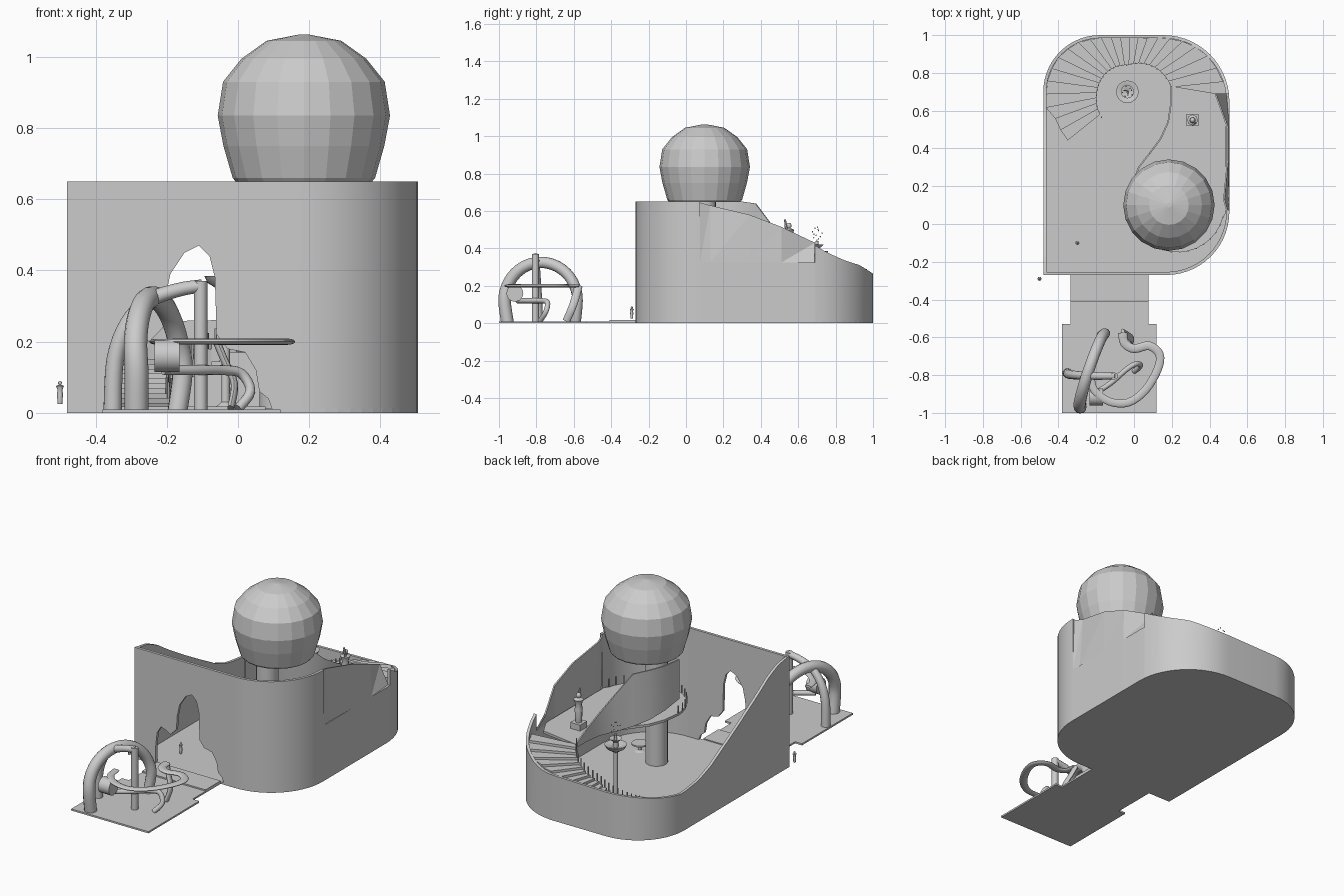
import bpy, bmesh, math
from mathutils import Vector
from math import sin, cos, pi, radians

if "Cube" in bpy.data.objects:
    bpy.data.objects.remove(bpy.data.objects["Cube"])


def finish(name, bm, smooth=None):
    bmesh.ops.recalc_face_normals(bm, faces=bm.faces)
    me = bpy.data.meshes.new(name)
    bm.to_mesh(me)
    bm.free()
    ob = bpy.data.objects.new(name, me)
    bpy.context.collection.objects.link(ob)
    if smooth:
        bpy.ops.object.select_all(action='DESELECT')
        ob.select_set(True)
        bpy.context.view_layer.objects.active = ob
        bpy.ops.object.shade_smooth_by_angle(angle=radians(smooth))
    return ob


def prism(name, pts, vec):
    """Extrude a planar 3D polygon along vec."""
    bm = bmesh.new()
    f = bm.faces.new([bm.verts.new(p) for p in pts])
    r = bmesh.ops.extrude_face_region(bm, geom=[f], use_keep_orig=True)
    bmesh.ops.translate(bm, vec=vec, verts=[v for v in r['geom'] if isinstance(v, bmesh.types.BMVert)])
    return finish(name, bm)


def lathe(name, prof, c, n=16, smooth=None):
    """Revolve (radius, z) rings about a vertical axis, capped at both ends."""
    bm = bmesh.new()
    rings = [[bm.verts.new((c[0] + r * cos(2 * pi * i / n), c[1] + r * sin(2 * pi * i / n), z))
              for i in range(n)] for r, z in prof]
    for a, b in zip(rings, rings[1:]):
        for i in range(n):
            bm.faces.new((a[i], a[(i + 1) % n], b[(i + 1) % n], b[i]))
    bm.faces.new(rings[0])
    bm.faces.new(rings[-1])
    return finish(name, bm, smooth)


def ribbon(name, pts, t, smooth=30):
    """Upright wall along (x, y, bottom, top) points, thickened by t to the left of travel."""
    bm = bmesh.new()
    secs = []
    for i, (x, y, lo, hi) in enumerate(pts):
        a, b = pts[max(i - 1, 0)], pts[min(i + 1, len(pts) - 1)]
        d = Vector((b[0] - a[0], b[1] - a[1])).normalized()
        ix, iy = x - d.y * t, y + d.x * t
        secs.append([bm.verts.new(p) for p in ((x, y, lo), (x, y, hi), (ix, iy, hi), (ix, iy, lo))])
    for a, b in zip(secs, secs[1:]):
        for i in range(4):
            bm.faces.new((a[i], a[(i + 1) % 4], b[(i + 1) % 4], b[i]))
    bm.faces.new(secs[0])
    bm.faces.new(secs[-1])
    return finish(name, bm, smooth)


def tube(name, pts, radii, n=12, flat=1.0):
    """Sweep a round (or vertically flattened) section along a path, with smoothed in-between points."""
    P, R = [], []
    for i in range(len(pts) - 1):
        p0, p1, p2, p3 = (Vector(pts[min(max(i + k, 0), len(pts) - 1)]) for k in (-1, 0, 1, 2))
        for s in range(4):
            u = s / 4
            P.append(0.5 * (2 * p1 + (p2 - p0) * u + (2 * p0 - 5 * p1 + 4 * p2 - p3) * u * u
                            + (3 * p1 - p0 - 3 * p2 + p3) * u ** 3))
            R.append(radii[0] + (radii[1] - radii[0]) * (i + u) / (len(pts) - 1))
    P.append(Vector(pts[-1]))
    R.append(radii[1])
    bm = bmesh.new()
    rings, side = [], None
    for i, p in enumerate(P):
        d = (P[min(i + 1, len(P) - 1)] - P[max(i - 1, 0)]).normalized()
        if side is None:
            side = d.cross(Vector((0, 0, 1)) if abs(d.z) < .9 else Vector((1, 0, 0)))
        side = (side - d * side.dot(d)).normalized()
        up = side.cross(d)
        rings.append([bm.verts.new(p + R[i] * (side * cos(2 * pi * k / n) + up * flat * sin(2 * pi * k / n)))
                      for k in range(n)])
    for a, b in zip(rings, rings[1:]):
        for k in range(n):
            bm.faces.new((a[k], a[(k + 1) % n], b[(k + 1) % n], b[k]))
    bm.faces.new(rings[0])
    bm.faces.new(rings[-1])
    return finish(name, bm, 40)


def interp(table, v):
    for (a, za), (b, zb) in zip(table, table[1:]):
        if v <= b:
            return za + (zb - za) * max(0, (v - a) / (b - a))
    return table[-1][1]


def arc(cx, cy, r, a0, a1, n=14):
    return [(cx + r * cos(radians(a0 + (a1 - a0) * i / n)), cy + r * sin(radians(a0 + (a1 - a0) * i / n)))
            for i in range(n + 1)]


# Outline of the building
XL, XR = -.48, .505
front_arc = arc(.17, .065, .335, -90, 0)
back_right = arc(.155, .65, .35, 0, 90)
back_left = arc(-.18, .70, .30, 90, 180)
outline = front_arc + back_right + back_left + [(XL, -.27)]
prism('ground_floor', [(x, y, 0) for x, y in outline], (0, 0, .012))

# Front wall with cave-like opening
cave = [(.10, 0), (.085, .04), (.06, .06), (.05, .12), (.02, .17), (-.03, .18), (-.06, .22), (-.065, .38),
        (-.08, .44), (-.11, .47), (-.15, .45), (-.19, .39), (-.205, .32), (-.21, .24), (-.25, .20),
        (-.28, .22), (-.31, .23), (-.335, .19), (-.345, .1), (-.345, 0)]
front = [(XL, 0), (XL, .65), (.17, .65), (.17, 0)] + cave
prism('front_wall', [(x, -.27, z) for x, z in front], (0, .016, 0))

# Curved and sloping side walls
T = .016
ribbon('right_front_wall', [(x, y, 0, .65) for x, y in front_arc + [(XR, .075)]], T)
ribbon('right_low_wall', [(XR, .075, 0, .325), (XR, .4, 0, .325)]
       + [(x, y, 0, .325) for x, y in back_right[:2]], T)
down = [(.65, .44), (.75, .38), (.85, .335), (.93, .31), (1, .265)]
wave = [(-.27, .65), (-.17, .635), (-.08, .595), (.02, .53), (.18, .435), (.34, .345), (.46, .28), (.57, .24),
        (.72, .222), (.85, .235), (1, .258)]
left = back_left + [(XL, .7 - .97 * i / 20) for i in range(1, 21)]
ribbon('back_and_left_wall', [(x, y, 0, interp(down, y)) for x, y in back_right[1:]]
       + [(x, y, 0, interp(wave, y)) for x, y in left], T)

# Folded panel closing the right side gap
bm = bmesh.new()
low = [(.505, .075), (.50, .13), (.505, .34), (.505, .51), (.49, .69)]
top = [(.495, .075, .645), (.48, .13, .63), (.50, .34, .58), (.50, .51, .515), (.435, .69, .43)]
lo = [bm.verts.new((x, y, .325)) for x, y in low]
hi = [bm.verts.new(p) for p in top]
for i in range(4):
    bm.faces.new((lo[i], lo[i + 1], hi[i + 1]))
    bm.faces.new((lo[i], hi[i + 1], hi[i]))
panel = finish('side_panel', bm)
panel.modifiers.new('thickness', 'SOLIDIFY').thickness = .008

# Upper platform and its rising curtain wall
scurve = [(-.02, .10), (-.005, .21), (.03, .30), (.085, .37), (.145, .45), (.185, .54), (.20, .64), (.20, .73)]
bay = arc(.23, .10, .25, -15, -180, 16)
edge = scurve + [(.44, .69), (.488, .6), (.488, .06)] + bay[:-1]
prism('upper_platform', [(x, y, .318) for x, y in edge], (0, 0, .014))
tops = [.65, .65, .65, .64, .535, .45, .39, .345]
lows = [.42, .39, .36, .335, .318, .318, .318, .318]
ribbon('curtain_wall', [(x, y, b, t) for (x, y), b, t in zip(scurve, lows, tops)], .008, 40)

# Winding stair
SC, N = (-.03, .70), 24


def reach(a):
    """Distance from the stair centre to just inside the outer wall."""
    r = .2
    while r < (.41 if a > 195 else .56):
        x, y = SC[0] + r * cos(radians(a)), SC[1] + r * sin(radians(a))
        if x < XL + .018 or x > XR - .018:
            break
        cx, cr = (.155, .35) if x > .155 else (-.18, .30)
        cy = .65 if x > .155 else .70
        if y > .982 or ((x > .155 or x < -.18) and y > cy and math.hypot(x - cx, y - cy) > cr - .018):
            break
        r += .004
    return r


def stair_point(a, outer):
    r = reach(a) if outer else interp([(0, .235), (90, .14), (180, .165), (230, .2)], a)
    return SC[0] + r * cos(radians(a)), SC[1] + r * sin(radians(a))


post_spots = []
for i in range(N):
    a0, a1 = 228 - 222 * i / N, 228 - 222 * (i + 1) / N
    z = .33 * (i + 1) / N
    quad = [stair_point(a0, 0), stair_point(a0, 1), stair_point(a1, 1), stair_point(a1, 0)]
    base = max(0, z - .05)
    prism('stair_tread', [(x, y, base) for x, y in quad], (0, 0, z - base))
    post_spots.append((*stair_point((a0 + a1) / 2, 0), z))

# Railing posts
post_spots += [(x, y, .332) for x, y in bay]
for x, y, z in post_spots:
    lathe('railing_post', [(.004, z), (.004, z + .045)], (x, y), 6)

# Dome, low-poly globe with open-looking flat base, and its column
dome = [(.19, .648), (.2, .66), (.226, .75), (.242, .835), (.227, .93), (.175, .995), (.105, 1.045), (.012, 1.063)]
lathe('dome', dome, (.185, .10), 20)
lathe('dome_column', [(.06, .01), (.06, .65)], (.12, .10), 20, 40)

# Tall fountain with spray drops
F = (-.035, .70)
lathe('fountain', [(.035, .01), (.012, .03), (.012, .34), (.05, .365), (.06, .385), (.05, .385), (.014, .37),
                   (.014, .40), (.035, .42), (.03, .42), (.008, .41), (.008, .44)], F, 16, 40)
for i in range(12):
    a, t = i * 2.4, i / 11
    r = .025 * sin(pi * t) + .004
    z = .44 + .07 * t
    lathe('water_drop', [(.001, z), (.004, z + .004), (.001, z + .008)], (F[0] + r * cos(a), F[1] + r * sin(a)), 5)

# Round table under the dome
lathe('round_table', [(.03, .012), (.008, .02), (.008, .05), (.045, .052), (.045, .06)], (.27, .04), 16)


def figure(name, x, y, z, h, n=8):
    """Simple standing figure of height h."""
    prof = [(.10, 0), (.11, .1), (.13, .45), (.10, .6), (.17, .78), (.05, .83), (.09, .9), (.07, .97), (.02, 1)]
    return lathe(name, [(r * h, z + v * h) for r, v in prof], (x, y), n, 60)


# Visitors and statue on a plinth
figure('visitor_outside', -.50, -.29, .025, .065)
figure('visitor_inside', -.30, -.10, .012, .065)
prism('statue_plinth', [(.31 + dx * .032, .55 + dy * .032, .332) for dx, dy in ((-1, -1), (1, -1), (1, 1), (-1, 1))],
      (0, 0, .035))
figure('statue', .31, .55, .367, .17)
tube('statue_arm', [(.31, .55, .49), (.32, .535, .51), (.315, .53, .555)], (.009, .005), 6)

# Small round lamp on the back right wall
tube('wall_lamp', [(.25, .94, .045), (.263, .968, .045)], (.016, .016), 12)


def slab(name, x0, x1, y0, y1, h):
    prism(name, [(x0, y0, 0), (x1, y0, 0), (x1, y1, 0), (x0, y1, 0)], (0, 0, h))


# Forecourt paving
slab('plaza', -.38, .12, -1, -.53, .01)
slab('walkway', -.335, .077, -.53, -.41, .01)
slab('entrance_step', -.335, .077, -.41, -.27, .018)

# Plaza sculpture: large arch, side hoop, looping band
big = [(-.22 - .065 * cos(radians(a)) - .02 * sin(radians(a)), -.775 - .195 * cos(radians(a)),
        .12 + .205 * sin(radians(a))) for a in range(0, 181, 20)]
tube('sculpture_arch', [(-.285, -.955, .005)] + big + [(-.17, -.59, .005)], (.034, .028))
tube('sculpture_post', [(-.105, -.805, .005), (-.105, -.805, .37)], (.019, .019))
tube('sculpture_hoop', [(-.10, -.805, .357), (-.17, -.805, .345), (-.25, -.803, .315), (-.31, -.80, .25),
                        (-.345, -.795, .15), (-.352, -.79, .005)], (.018, .026))
tube('sculpture_band', [(-.23, -.80, .2), (-.21, -.88, .2), (-.13, -.94, .2), (-.03, -.945, .2), (.06, -.88, .2),
                        (.125, -.77, .2), (.135, -.69, .2), (.08, -.645, .2), (.0, -.66, .2), (-.05, -.63, .2),
                        (-.06, -.575, .2)], (.02, .024), 12, .4)
tube('sculpture_band_drop', [(-.06, -.575, .2), (-.035, -.59, .14), (-.01, -.61, .08), (-.02, -.64, .012)], (.022, .02),
     12, .5)
tube('sculpture_lower_loop', [(-.21, -.90, .12), (-.12, -.84, .12), (-.04, -.77, .12), (.01, -.74, .11),
                              (.035, -.75, .06), (.0, -.78, .012)], (.014, .014))
tube('sculpture_drum', [(-.235, -.915, .16), (-.165, -.915, .16)], (.045, .045), 16)
